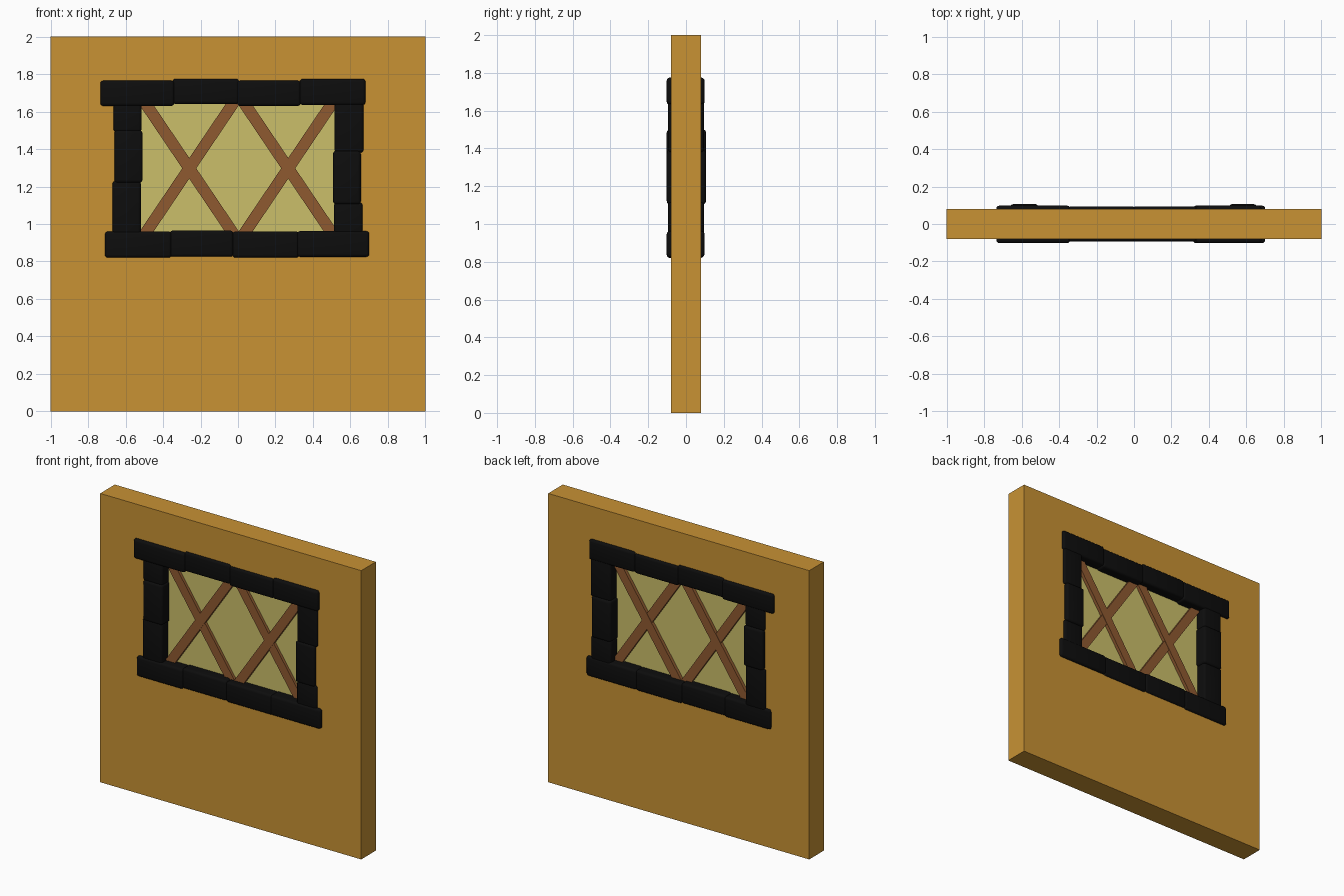
import bpy, bmesh, math
from mathutils import Matrix

if "Cube" in bpy.data.objects:
    bpy.data.objects.remove(bpy.data.objects["Cube"])


def material(name, rgb):
    m = bpy.data.materials.new(name)
    m.diffuse_color = (*rgb, 1)
    m.use_nodes = True
    m.node_tree.nodes["Principled BSDF"].inputs["Base Color"].default_value = m.diffuse_color
    return m


OCHRE = material("ochre_wall", (0.578, 0.287, 0.034))
BLACK = material("black_stone", (0.004, 0.004, 0.004))
WOOD = material("brown_wood", (0.275, 0.102, 0.03))
GLASS = material("yellow_glass", (0.597, 0.521, 0.144))


def box(name, x, y, z, mat, bevel=0):
    """Box from (min, max) pairs, with optional rounded edges."""
    bm = bmesh.new()
    size = [b - a for a, b in (x, y, z)]
    mid = [(a + b) / 2 for a, b in (x, y, z)]
    bmesh.ops.create_cube(bm, size=1, matrix=Matrix.Diagonal((*size, 1)))
    if bevel:
        bmesh.ops.bevel(bm, geom=bm.edges[:], offset=bevel, segments=3,
                        profile=0.5, affect='EDGES')
        for f in bm.faces:
            f.smooth = True
    me = bpy.data.meshes.new(name)
    bm.to_mesh(me)
    bm.free()
    me.materials.append(mat)
    ob = bpy.data.objects.new(name, me)
    ob.location = mid
    bpy.context.collection.objects.link(ob)
    if bevel:
        me.set_sharp_from_angle(angle=math.radians(40))
    return ob


# Wall: square ring around the opening, welded from one extruded outline
xs, zs = (-1, -0.58, 0.58, 1), (0, 0.9, 1.7, 2)
bm = bmesh.new()
grid = [[bm.verts.new((x, -0.08, z)) for z in zs] for x in xs]
for i in range(3):
    for j in range(3):
        if (i, j) != (1, 1):
            bm.faces.new((grid[i][j], grid[i + 1][j], grid[i + 1][j + 1], grid[i][j + 1]))
ext = bmesh.ops.extrude_face_region(bm, geom=bm.faces[:], use_keep_orig=True)
for v in ext["geom"]:
    if isinstance(v, bmesh.types.BMVert):
        v.co.y = 0.08
bmesh.ops.recalc_face_normals(bm, faces=bm.faces[:])
bmesh.ops.dissolve_limit(bm, angle_limit=0.01, verts=bm.verts[:], edges=bm.edges[:])
me = bpy.data.meshes.new("wall")
bm.to_mesh(me)
bm.free()
me.materials.append(OCHRE)
bpy.context.collection.objects.link(bpy.data.objects.new("wall", me))

# Stone frame: x range, z range, front y, back y (stones pass through the wall)
stones = {
    "lintel_stone": [(-0.735, -0.34, 1.63, 1.765, -0.102, 0.098),
                     (-0.35, 0.005, 1.64, 1.775, -0.094, 0.094),
                     (-0.005, 0.335, 1.63, 1.765, -0.094, 0.094),
                     (0.33, 0.68, 1.635, 1.775, -0.102, 0.098)],
    "sill_stone": [(-0.71, -0.355, 0.82, 0.96, -0.102, 0.094),
                   (-0.365, -0.025, 0.825, 0.965, -0.094, 0.092),
                   (-0.03, 0.325, 0.82, 0.96, -0.094, 0.092),
                   (0.315, 0.70, 0.825, 0.962, -0.102, 0.098)],
    "left_jamb_stone": [(-0.665, -0.515, 1.49, 1.66, -0.094, 0.094),
                        (-0.66, -0.51, 1.22, 1.50, -0.102, 0.106),
                        (-0.67, -0.518, 0.94, 1.23, -0.094, 0.094)],
    "right_jamb_stone": [(0.515, 0.67, 1.38, 1.66, -0.094, 0.094),
                         (0.507, 0.655, 1.105, 1.39, -0.102, 0.106),
                         (0.512, 0.665, 0.94, 1.115, -0.094, 0.094)],
}
for name, rows in stones.items():
    for i, (x0, x1, z0, z1, y0, y1) in enumerate(rows):
        box(f"{name}_{i + 1}", (x0, x1), (y0, y1), (z0, z1), BLACK, 0.016)

# Glass pane
box("window_pane", (-0.54, 0.54), (-0.025, 0.025), (0.93, 1.67), GLASS)

# Crossed wooden lattice bars, one slightly proud of the other
for cx in (-0.26, 0.268):
    for side, depth in ((1, 0.048), (-1, 0.045)):
        bar = box("lattice_bar", (-0.031, 0.031), (-depth, depth), (-0.44, 0.44), WOOD)
        bar.location = (cx, 0, 1.297)
        bar.rotation_euler.y = side * math.atan2(0.455, 0.674)
